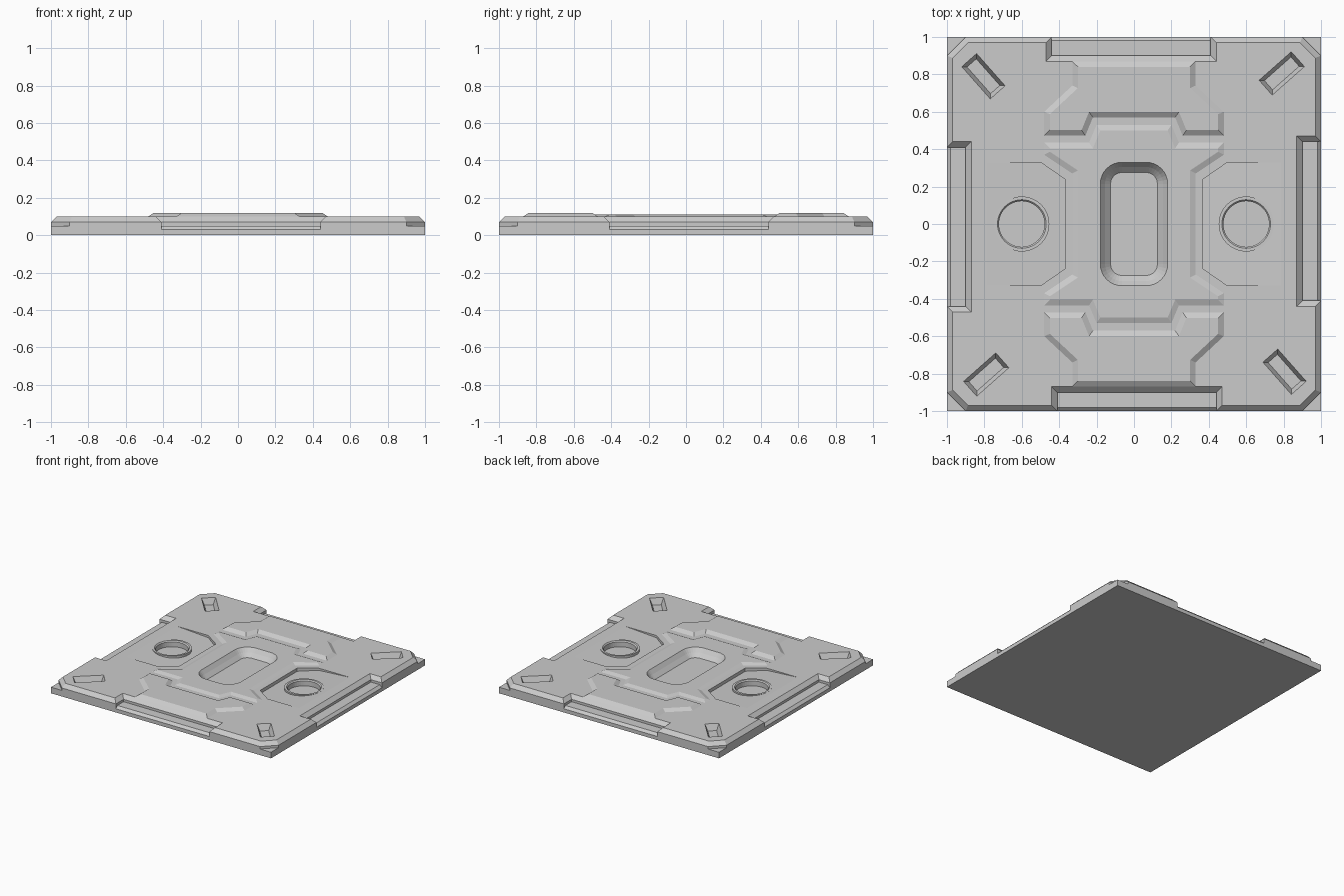
import bpy, bmesh, math
from mathutils import Vector

if "Cube" in bpy.data.objects:
    bpy.data.objects.remove(bpy.data.objects["Cube"])


def offset(pts, d):
    """Grow (d > 0) or shrink a counter-clockwise outline with mitred corners."""
    out, n = [], len(pts)
    for i in range(n):
        a, b, c = (Vector(pts[j % n]) for j in (i - 1, i, i + 1))
        u, v = (b - a).normalized(), (c - b).normalized()
        n1, n2 = Vector((u.y, -u.x)), Vector((v.y, -v.x))
        out.append(tuple(b + (n1 + n2) * (d / (1 + n1.dot(n2)))))
    return out


def loft(name, rings):
    """Closed solid from matching outlines; z is a number or a function of x."""
    bm = bmesh.new()
    loops = [[bm.verts.new((x, y, z(x) if callable(z) else z)) for x, y in pts]
             for pts, z in rings]
    n = len(loops[0])
    for lo, hi in zip(loops, loops[1:]):
        for i in range(n):
            j = (i + 1) % n
            bm.faces.new((lo[i], lo[j], hi[j], hi[i]))
    bm.faces.new(loops[0][::-1])
    bm.faces.new(loops[-1])
    bmesh.ops.recalc_face_normals(bm, faces=bm.faces)
    me = bpy.data.meshes.new(name)
    bm.to_mesh(me)
    bm.free()
    ob = bpy.data.objects.new(name, me)
    bpy.context.collection.objects.link(ob)
    return ob


def combine(target, tool, op='DIFFERENCE'):
    """Apply a boolean and throw the tool object away."""
    mod = target.modifiers.new(tool.name, 'BOOLEAN')
    mod.object, mod.operation, mod.solver = tool, op, 'EXACT'
    bpy.context.view_layer.objects.active = target
    bpy.ops.object.modifier_apply(modifier=mod.name)
    bpy.data.objects.remove(tool)


def rect(x0, x1, y0, y1):
    return [(x0, y0), (x1, y0), (x1, y1), (x0, y1)]


def turn(pts, a, c=(0, 0)):
    co, si = math.cos(a), math.sin(a)
    return [(c[0] + x * co - y * si, c[1] + x * si + y * co) for x, y in pts]


def circle(cx, r, n=48):
    return [(cx + r * math.cos(2 * math.pi * i / n), r * math.sin(2 * math.pi * i / n))
            for i in range(n)]


def round_rect(hx, hy, r, seg=8):
    pts = []
    for k, (sx, sy) in enumerate(((1, 1), (-1, 1), (-1, -1), (1, -1))):
        for i in range(seg + 1):
            a = math.pi / 2 * (k + i / seg)
            pts.append((sx * (hx - r) + r * math.cos(a), sy * (hy - r) + r * math.sin(a)))
    return pts


def flip_x(pts):
    return [(-x, y) for x, y in pts[::-1]]


# plate with a chamfered top rim
square = rect(-1, 1, -1, 1)
plate = loft("floor_plate", [(square, 0), (square, 0.07), (offset(square, -0.03), 0.10)])

# raised centre panel
q = [(0.33, 0.27), (0.48, 0.37), (0.48, 0.435), (0.24, 0.435), (0.20, 0.53)]
top = q + flip_x(q)
centre = top + turn(top, math.pi)
combine(plate, loft("centre_panel", [(centre, 0.085), (centre, 0.10),
                                     (offset(centre, -0.03), 0.112)]), 'UNION')

# raised end panels
h = [(0.22, 0.57), (0.26, 0.472), (0.48, 0.472), (0.48, 0.60), (0.33, 0.74), (0.33, 0.87)]
end = h + flip_x(h)
for k in range(2):
    p = turn(end, math.pi * k)
    combine(plate, loft("end_panel", [(p, 0.085), (p, 0.10), (offset(p, -0.03), 0.12)]), 'UNION')

# four-fold features: edge notch, cut corner, slanted slot
X0, X1 = -0.41, 0.44
tri = [(-1.2, -1.2), (-0.7, -1.2), (-1.2, -0.7)]
slot = turn(rect(-0.115, 0.115, -0.053, 0.053), math.radians(-48.5), (-0.805, 0.79))
for k in range(4):
    a = k * math.pi / 2
    deep = rect(X0, X1, -1.2, -0.90)
    rings = [(rect(X0, X1, -1.2, -1.0), 0.03), (rect(X0, X1, -1.2, -0.98), 0.05),
             (deep, 0.05), (deep, 0.07), (offset(deep, 0.06), 0.13)]
    combine(plate, loft("edge_notch", [(turn(p, a), z) for p, z in rings]))
    rings = [(tri, 0.05), (tri, 0.07), (offset(tri, 0.06), 0.13)]
    combine(plate, loft("corner_cut", [(turn(p, a), z) for p, z in rings]))
    rings = [(offset(slot, -0.02), 0.05), (slot, 0.10), (slot, 0.15)]
    combine(plate, loft("slanted_slot", [(turn(p, a), z) for p, z in rings]))

# rounded well in the middle
combine(plate, loft("centre_well", [
    (round_rect(0.18 - d, 0.33 - d, 0.115 - d), z)
    for d, z in ((0.055, 0.05), (0.025, 0.08), (0, 0.112), (0, 0.15))]))

# sloping side recesses, each with a flush collar around a round hole
ramp = [(0.37, -0.24), (0.50, -0.33), (0.785, -0.33), (0.785, 0.33), (0.50, 0.33), (0.37, 0.24)]
for s in (1, -1):
    p = ramp if s > 0 else flip_x(ramp)
    slope = lambda x: 0.10 - 0.027 * (0.785 - abs(x)) / 0.415
    combine(plate, loft("side_ramp", [(p, slope), (p, 0.15)]))
    combine(plate, loft("hole_collar", [(circle(s * 0.6, 0.147), 0.04),
                                        (circle(s * 0.6, 0.147), 0.099)]), 'UNION')
    combine(plate, loft("round_hole", [(circle(s * 0.6, 0.122), 0.05),
                                       (circle(s * 0.6, 0.122), 0.09),
                                       (circle(s * 0.6, 0.13), 0.099),
                                       (circle(s * 0.6, 0.13), 0.15)]))
